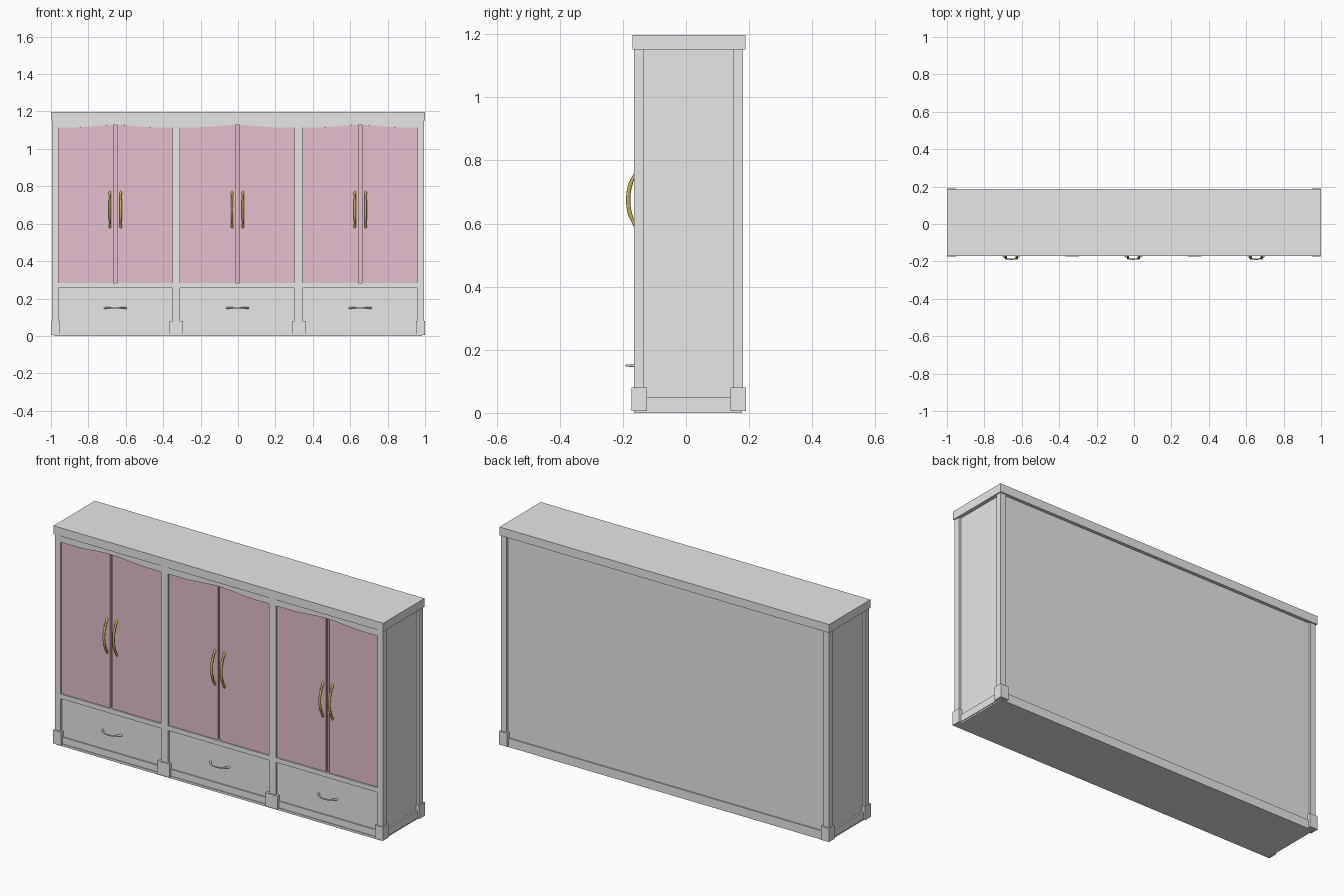
import bpy, bmesh, math
from mathutils import Vector

if "Cube" in bpy.data.objects:
    bpy.data.objects.remove(bpy.data.objects["Cube"])


def material(name, rgb):
    m = bpy.data.materials.new(name)
    m.diffuse_color = (*rgb, 1)
    m.use_nodes = True
    m.node_tree.nodes["Principled BSDF"].inputs["Base Color"].default_value = m.diffuse_color
    return m


GREY = material("pale grey paint", (0.8, 0.8, 0.8))
PINK = material("dusty pink", (0.78, 0.52, 0.61))
GOLD = material("gold", (0.60, 0.46, 0.07))


def finish(name, bm, mat, smooth=False):
    bmesh.ops.recalc_face_normals(bm, faces=bm.faces)
    for f in bm.faces:
        f.smooth = smooth
    me = bpy.data.meshes.new(name)
    bm.to_mesh(me)
    bm.free()
    me.materials.append(mat)
    ob = bpy.data.objects.new(name, me)
    bpy.context.collection.objects.link(ob)
    if smooth:
        bpy.ops.object.select_all(action='DESELECT')
        ob.select_set(True)
        bpy.context.view_layer.objects.active = ob
        bpy.ops.object.shade_smooth_by_angle(angle=math.radians(50))
    return ob


def box(name, x0, x1, y0, y1, z0, z1, mat=GREY):
    bm = bmesh.new()
    bmesh.ops.create_cube(bm, size=1)
    for v in bm.verts:
        v.co = Vector(((x0 + x1) / 2 + v.co.x * (x1 - x0),
                       (y0 + y1) / 2 + v.co.y * (y1 - y0),
                       (z0 + z1) / 2 + v.co.z * (z1 - z0)))
    return finish(name, bm, mat)


def prism(name, pts, y0, y1, mat):
    """Extrude an x-z outline along y."""
    bm = bmesh.new()
    f = bm.faces.new([bm.verts.new((x, y0, z)) for x, z in pts])
    ext = bmesh.ops.extrude_face_region(bm, geom=[f])
    for v in ext["geom"]:
        if isinstance(v, bmesh.types.BMVert):
            v.co.y = y1
    return finish(name, bm, mat)


def tube(name, pts, radii, mat, side, n=10):
    """Round bar along pts; side is the vector normal to the bend plane."""
    bm = bmesh.new()
    rings = []
    for i, p in enumerate(pts):
        t = (pts[min(i + 1, len(pts) - 1)] - pts[max(i - 1, 0)]).normalized()
        u = t.cross(side).normalized()
        rings.append([bm.verts.new(p + radii[i] * (math.cos(a) * u + math.sin(a) * side))
                      for a in (2 * math.pi * k / n for k in range(n))])
    for a, b in zip(rings, rings[1:]):
        for k in range(n):
            bm.faces.new((a[k], a[(k + 1) % n], b[(k + 1) % n], b[k]))
    bm.faces.new(rings[0])
    bm.faces.new(rings[-1])
    return finish(name, bm, mat, True)


# carcass, base and crown
box("carcass", -0.98, 0.98, -0.14, 0.17, 0.006, 1.16)
box("base_board", -0.985, 0.985, -0.165, 0.177, 0.0, 0.012)
box("crown", -1, 1, -0.170, 0.188, 1.152, 1.198)
box("base_rail_front", -0.99, 0.99, -0.161, -0.13, 0.008, 0.048)
box("base_rail_back", -0.99, 0.99, 0.15, 0.177, 0.008, 0.048)
for s, side in ((-1, "left"), (1, "right")):
    xs = sorted((s * 0.97, s * 0.989))
    box("base_rail_" + side, *xs, -0.15, 0.165, 0.008, 0.048)
    # corner posts with their feet
    for y0, y1, where in ((-0.165, -0.133, "front"), (0.149, 0.181, "back")):
        px = sorted((s * 0.961, s * 0.994))
        fx = sorted((s * 0.952, s * 1.0))
        box(f"post_{where}_{side}", *px, y0, y1, 0.01, 1.155)
        box(f"foot_{where}_{side}", *fx, y0 - 0.008, y1 + 0.009, 0.006, 0.08)
    # divider posts
    c = s * 0.327 - 0.003
    box("divider_post_" + side, c - 0.021, c + 0.021, -0.165, -0.13, 0.01, 1.155)
    box("divider_foot_" + side, c - 0.036, c + 0.036, -0.173, -0.124, 0.006, 0.08)


def door_top(x, c):
    """Shallow arch height across a bay."""
    t = min(abs(x - c) / 0.22, 1)
    return 1.115 + 0.013 * (0.5 + 0.5 * math.cos(math.pi * t))


# three bays
for i, (x0, x1) in enumerate(((-0.962, -0.35), (-0.31, 0.304), (0.345, 0.962))):
    tag = f"_{i + 1}"
    c = (x0 + x1) / 2
    # arched top rail
    arch = [x0 + (x1 - x0) * k / 24 for k in range(25)]
    prism("top_rail" + tag, [(x1, 1.155), (x0, 1.155)] + [(x, door_top(x, c)) for x in arch],
          -0.163, -0.13, GREY)
    box("middle_rail" + tag, x0, x1, -0.163, -0.13, 0.257, 0.283)
    # drawer front
    box("drawer_front" + tag, x0, x1, -0.154, -0.13, 0.045, 0.258)
    # pink doors and the strip in the gap
    for a, b, nm in ((x0, c - 0.010, "left"), (c + 0.010, x1, "right")):
        tops = [a + (b - a) * k / 12 for k in range(13)]
        prism(f"door_{nm}{tag}", [(b, 0.28), (a, 0.28)] + [(x, door_top(x, c)) for x in tops],
              -0.156, -0.135, PINK)
    box("door_backing" + tag, c - 0.02, c + 0.02, -0.146, -0.135, 0.28, 1.128, PINK)
    box("door_strip" + tag, c - 0.003, c + 0.006, -0.152, -0.14, 0.28, 1.128, PINK)
    # curved gold door pulls
    N = 20
    for s, nm in ((-1, "left"), (1, "right")):
        pts, rad = [], []
        for k in range(N + 1):
            t = 2 * k / N - 1
            pts.append(Vector((c + s * 0.029, -0.148 - 0.035 * (1 - abs(t) ** 2.3), 0.675 + 0.098 * t)))
            rad.append(0.0055 + 0.002 * (abs(t) > 0.85) + 0.0012 * (abs(t) < 0.6))
        tube(f"door_handle_{nm}{tag}", pts, rad, GOLD, Vector((1, 0, 0)))
    # drawer pull
    pts, rad = [], []
    for k in range(N + 1):
        t = 2 * k / N - 1
        pts.append(Vector((c + 0.058 * t, -0.150 - 0.038 * (1 - abs(t) ** 2.6), 0.15)))
        rad.append(0.0035 + 0.0025 * abs(t) ** 3)
    tube("drawer_handle" + tag, pts, rad, GREY, Vector((0, 0, 1)))
